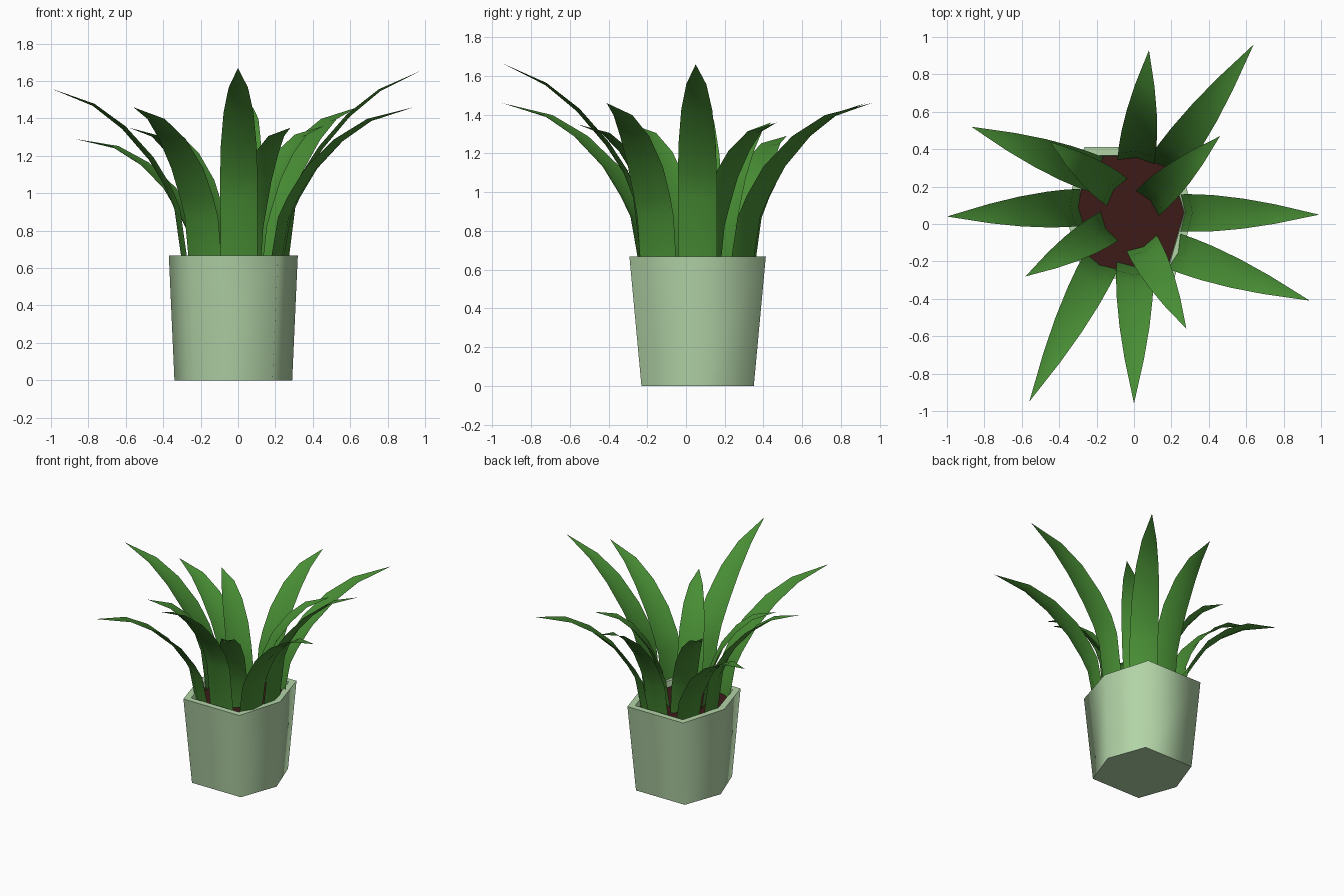
import bpy, bmesh, math
from mathutils import Vector

if "Cube" in bpy.data.objects:
    bpy.data.objects.remove(bpy.data.objects["Cube"])


def material(name, color):
    m = bpy.data.materials.new(name)
    m.diffuse_color = (*color, 1)
    m.use_nodes = True
    m.node_tree.nodes["Principled BSDF"].inputs["Base Color"].default_value = m.diffuse_color
    return m


POT = material("pot_green", (0.45, 0.66, 0.39))
LEAF = material("leaf_green", (0.065, 0.27, 0.035))
SOIL = material("soil_brown", (0.045, 0.011, 0.009))


def make(name, bm, mat, angle, fix_normals=True):
    if fix_normals:
        bmesh.ops.recalc_face_normals(bm, faces=bm.faces)
    me = bpy.data.meshes.new(name)
    bm.to_mesh(me)
    bm.free()
    ob = bpy.data.objects.new(name, me)
    bpy.context.collection.objects.link(ob)
    me.materials.append(mat)
    bpy.ops.object.select_all(action='DESELECT')
    ob.select_set(True)
    bpy.context.view_layer.objects.active = ob
    bpy.ops.object.shade_smooth_by_angle(angle=math.radians(angle))
    return ob


CX, CY = -0.025, 0.06


def hexagon(bm, w, inner, d, z):
    """Six-sided ring: side points at w, four corners at (inner, d)."""
    pts = [(w, 0), (inner, d), (-inner, d), (-w, 0), (-inner, -d), (inner, -d)]
    return [bm.verts.new((CX + x, CY + y, z)) for x, y in pts]


# Pot: tapered hexagonal shell with a thick rim
bm = bmesh.new()
rings = [hexagon(bm, *r) for r in (
    (0.315, 0.21, 0.29, 0.0),
    (0.345, 0.24, 0.352, 0.667),
    (0.295, 0.205, 0.307, 0.667),
    (0.29, 0.20, 0.297, 0.58))]
for a, b in zip(rings, rings[1:]):
    for i in range(6):
        j = (i + 1) % 6
        bm.faces.new((a[i], a[j], b[j], b[i]))
bm.faces.new(rings[0][::-1])
bm.faces.new(rings[-1])
make("pot", bm, POT, 80)

# Soil disc just under the rim
bm = bmesh.new()
bm.faces.new(hexagon(bm, 0.292, 0.203, 0.302, 0.62))
make("soil", bm, SOIL, 30, False)

# Shared leaf profile: outward fraction, height (upright / drooping), half width
OUT = (0, 0.03, 0.08, 0.147, 0.27, 0.47, 0.69, 1)
UPRIGHT = (0, 0.147, 0.405, 0.517, 0.64, 0.79, 0.905, 1)
DROOP = (0, 0.16, 0.37, 0.48, 0.66, 0.83, 0.945, 1)
WIDTH = (0.09, 0.099, 0.1, 0.1, 0.096, 0.08, 0.052, 0)
BASE_Z = 0.5


def leaf(name, base, tip, scale=1.0):
    b, t = Vector((*base, BASE_Z)), Vector(tip)
    run = t - b
    out = Vector((run.x, run.y, 0))
    d = out.normalized()
    side = Vector((-d.y, d.x, 0))
    k = min(1, max(0, (1.67 - t.z) / 0.35))
    path = [b + out * o + Vector((0, 0, run.z * (u + (v - u) * k)))
            for o, u, v in zip(OUT, UPRIGHT, DROOP)]
    bm = bmesh.new()
    rows = []
    for i, p in enumerate(path[:-1]):
        tan = (path[i + 1] - path[max(i - 1, 0)]).normalized()
        up = tan.cross(side)
        w = WIDTH[i] * scale
        # centre line is pressed outward to give a shallow fold
        rows.append([bm.verts.new(q) for q in (
            p - side * w + up * w * 0.12, p - up * w * 0.12,
            p + side * w + up * w * 0.12)])
    end = bm.verts.new(path[-1])
    for r, s in zip(rows, rows[1:]):
        for c in (0, 1):
            bm.faces.new((r[c], s[c], s[c + 1], r[c + 1]))
    for c in (0, 1):
        bm.faces.new((rows[-1][c], end, rows[-1][c + 1]))
    bmesh.ops.reverse_faces(bm, faces=bm.faces)
    bm.normal_update()
    # upper side of the blade faces the sky
    if sum(f.normal.z * f.calc_area() for f in bm.faces) < 0:
        bmesh.ops.reverse_faces(bm, faces=bm.faces)
    return make(name, bm, LEAF, 60, False)


# Outer ring of long leaves: base, tip
OUTER = [
    ((0.01, 0.33), (0.08, 0.93, 1.46)),
    ((0.15, 0.28), (0.64, 0.96, 1.46)),
    ((0.24, 0.06), (0.99, 0.05, 1.66)),
    ((0.20, -0.14), (0.94, -0.41, 1.46)),
    ((0.005, -0.20), (0.0, -0.96, 1.67)),
    ((-0.17, -0.19), (-0.56, -0.95, 1.46)),
    ((-0.27, 0.09), (-1.0, 0.04, 1.56)),
    ((-0.19, 0.26), (-0.87, 0.52, 1.29)),
]
# Inner ring of short leaves
INNER = [
    ((0.07, 0.11), (0.46, 0.47, 1.36)),
    ((0.04, -0.10), (0.28, -0.56, 1.35)),
    ((-0.13, -0.01), (-0.58, -0.28, 1.35)),
    ((-0.09, 0.17), (-0.45, 0.44, 1.36)),
]
for i, (b, t) in enumerate(OUTER):
    leaf(f"outer_leaf_{i + 1}", b, t)
for i, (b, t) in enumerate(INNER):
    leaf(f"inner_leaf_{i + 1}", b, t, 0.92)
